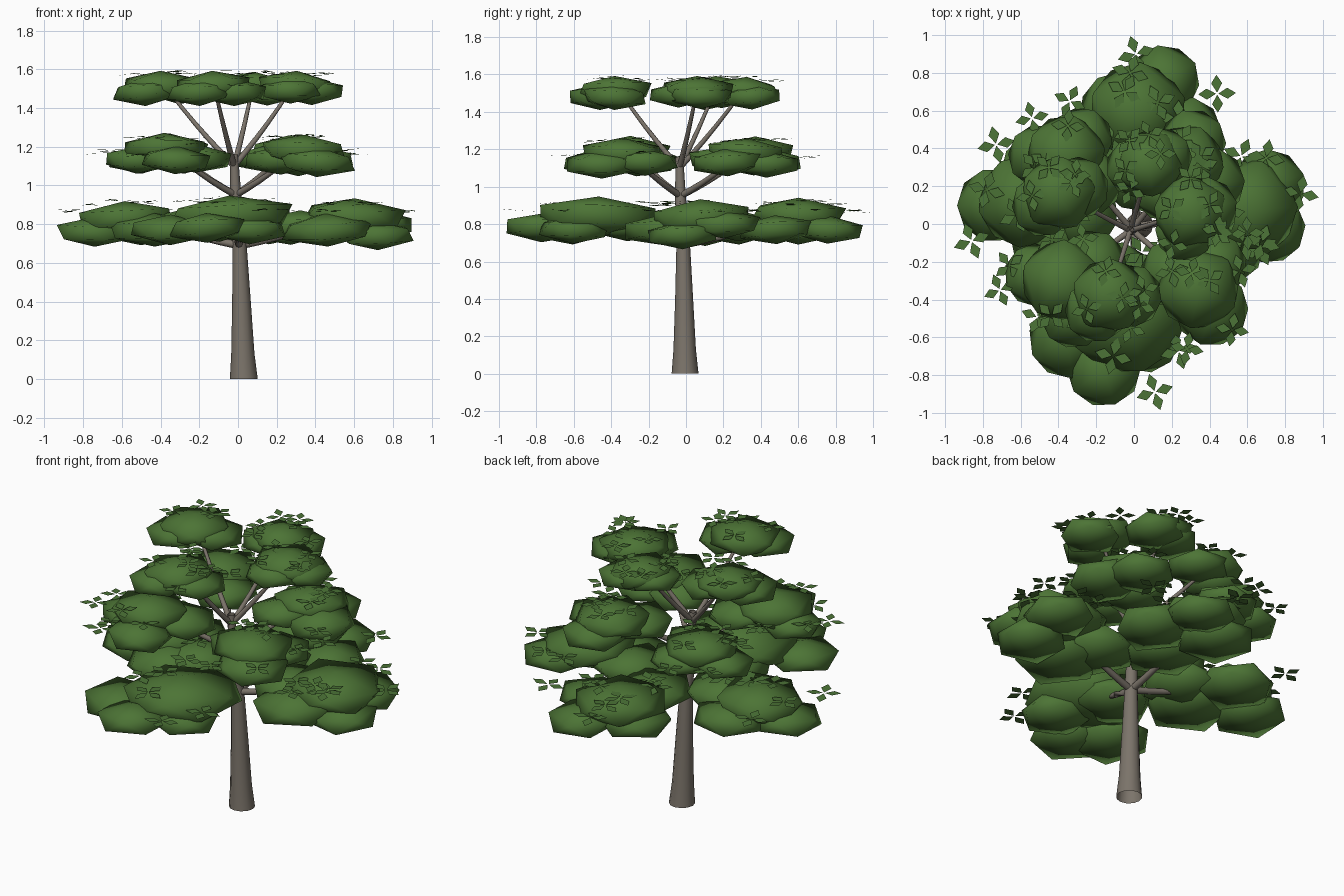
import bpy, bmesh, math, random
from mathutils import Vector, Matrix

if "Cube" in bpy.data.objects:
    bpy.data.objects.remove(bpy.data.objects["Cube"])

random.seed(4)


def material(name, col):
    m = bpy.data.materials.new(name)
    m.diffuse_color = (*col, 1)
    m.use_nodes = True
    m.node_tree.nodes["Principled BSDF"].inputs["Base Color"].default_value = m.diffuse_color
    return m


BARK = material("grey_bark", (0.2, 0.175, 0.145))
FOLIAGE = material("foliage_green", (0.073, 0.175, 0.036))
LEAF = material("leaf_green", (0.07, 0.17, 0.037))


def finish(bm, name, mat, angle=None):
    me = bpy.data.meshes.new(name)
    bm.to_mesh(me)
    bm.free()
    me.materials.append(mat)
    ob = bpy.data.objects.new(name, me)
    bpy.context.collection.objects.link(ob)
    if angle:
        bpy.ops.object.select_all(action='DESELECT')
        ob.select_set(True)
        bpy.context.view_layer.objects.active = ob
        bpy.ops.object.shade_smooth_by_angle(angle=math.radians(angle))
    return ob


def tube(bm, pts, radii, sides):
    """Open tapered tube through the points."""
    pts = [Vector(p) for p in pts]
    rings = []
    for i, (p, r) in enumerate(zip(pts, radii)):
        d = (pts[min(i + 1, len(pts) - 1)] - pts[max(i - 1, 0)]).normalized()
        if i == 0 and sides > 8:
            d = Vector((0, 0, 1))
        u = Vector((0, 1, 0)).cross(d)
        if u.length < 0.3:
            u = Vector((1, 0, 0)).cross(d)
        u.normalize()
        v = d.cross(u)
        rings.append([bm.verts.new(p + r * (math.cos(a) * u + math.sin(a) * v))
                      for a in (2 * math.pi * k / sides for k in range(sides))])
    for a, b in zip(rings, rings[1:]):
        for k in range(sides):
            j = (k + 1) % sides
            bm.faces.new((a[k], a[j], b[j], b[k]))


# Foliage pads per tier: x, y, z, radius (first of each group sits on a branch)
TIER_1 = [
    [(-.04, -.47, .84, .33), (-.16, -.77, .78, .20), (-.35, -.61, .77, .21), (.06, -.60, .77, .19),
     (-.10, -.31, .79, .22)],
    [(.60, .08, .84, .27), (.72, -.02, .74, .19), (.71, .20, .80, .20), (.46, -.10, .77, .24),
     (.32, .06, .79, .22)],
    [(-.58, .12, .83, .25), (-.74, .10, .76, .20), (-.43, -.04, .77, .24), (-.50, .28, .77, .21),
     (-.30, .06, .79, .22)],
    [(.02, .60, .85, .26), (.16, .76, .77, .19), (-.08, .60, .77, .21), (.27, .48, .77, .20),
     (.03, .28, .79, .22)],
]
TIER_2 = [
    [(.34, -.34, 1.18, .22), (.41, -.45, 1.12, .20), (.22, -.26, 1.13, .19), (.42, -.22, 1.13, .18)],
    [(-.38, -.30, 1.19, .22), (-.52, -.27, 1.13, .17), (-.32, -.48, 1.13, .18), (-.22, -.22, 1.14, .19)],
    [(-.36, .37, 1.19, .21), (-.50, .36, 1.13, .17), (-.28, .45, 1.13, .17), (-.24, .22, 1.14, .18)],
    [(.27, .32, 1.18, .21), (.31, .43, 1.12, .18), (.40, .22, 1.13, .19), (.17, .19, 1.14, .18)],
]
TIER_3 = [
    [(-.13, -.38, 1.515, .20), (-.20, -.46, 1.48, .17), (-.02, -.38, 1.48, .17)],
    [(.30, .06, 1.515, .20), (.38, .08, 1.485, .17), (.27, -.04, 1.49, .16)],
    [(-.40, .16, 1.515, .20), (-.48, .10, 1.48, .17), (-.30, .19, 1.49, .17)],
    [(.08, .32, 1.515, .18), (.15, .35, 1.48, .16), (.01, .30, 1.49, .16)],
]

# Leaf sprig positions per tier
SPRIGS_1 = [(.01, .90), (-.02, .80), (-.05, .70), (.44, .69), (-.73, .42), (-.78, .18), (-.86, -.09),
            (.70, .35), (.88, .16), (.58, -.10), (.47, -.17), (.11, -.89), (-.11, -.70), (-.26, -.56)]
SPRIGS_2 = [(-.71, -.35), (-.66, -.22), (-.54, .56), (-.34, .65), (-.35, .52), (-.47, .32), (.60, -.05),
            (.52, -.56), (.28, -.66), (-.28, -.50), (.36, .30), (.50, .05), (.25, .45), (.20, -.25)]
SPRIGS_3 = [(-.02, -.55), (-.25, -.45), (.05, -.35), (-.15, -.25), (-.02, .18), (.20, .08), (-.27, -.08),
            (.30, .24), (.14, .37), (.08, .47), (.40, .10), (-.45, .30), (-.54, .15), (.44, -.05)]

# Trunk
bm = bmesh.new()
tube(bm, [(.03, -.005, 0), (.025, -.007, .13), (.018, -.01, .4), (.008, -.015, .7), (-.012, -.03, .95),
          (-.02, -.035, 1.16)], [.072, .06, .048, .036, .029, .02], 12)
finish(bm, "trunk", BARK, 40)


# Branches: slightly sagging tubes from the trunk up into each main pad
def branches(tier, name, start, end_z, radius, reach):
    bm = bmesh.new()
    s = Vector(start)
    for group in tier:
        x, y = group[0][:2]
        e = Vector((x * reach, y * reach, end_z))
        pts = []
        for i in range(6):
            t = i / 5
            p = s.lerp(e, t)
            p.z -= 0.012 * math.sin(math.pi * t)
            pts.append(p)
        tube(bm, pts, [radius * (1 - .09 * i) for i in range(6)], 8)
    finish(bm, name, BARK, 50)


branches(TIER_1, "lower_branches", (.008, -.015, .69), .82, .021, .8)
branches(TIER_2, "middle_branches", (-.012, -.03, .95), 1.16, .018, .85)
branches(TIER_3, "upper_branches", (-.02, -.035, 1.10), 1.49, .016, .9)


def half_height(r):
    return .03 + .235 * r


# Foliage pads: flattened twenty-sided lumps, smooth shaded
def pads(tier, name):
    bm = bmesh.new()
    for x, y, z, r in sum(tier, []):
        m = (Matrix.Translation((x, y, z))
             @ Matrix.Rotation(random.uniform(-.06, .06), 4, 'X')
             @ Matrix.Rotation(random.uniform(-.06, .06), 4, 'Y')
             @ Matrix.Diagonal((r * 1.1, r * 1.1, half_height(r), 1))
             @ Matrix.Rotation(random.uniform(0, 6.28), 4, 'Z'))
        bmesh.ops.create_icosphere(bm, subdivisions=1, radius=1, matrix=m)
    finish(bm, name, FOLIAGE, 180)


pads(TIER_1, "lower_foliage")
pads(TIER_2, "middle_foliage")
pads(TIER_3, "upper_foliage")


# Leaf sprigs: four flat diamond leaves in a cross, hovering just above the pads
def sprigs(tier, spots, name, base, size, extra):
    bm = bmesh.new()
    all_pads = sum(tier, [])
    spots = list(spots)
    for group in tier:
        for _ in range(extra):
            x, y, z, r = group[0]
            a, d = random.uniform(0, 6.28), r * random.uniform(.3, 1.1)
            spots.append((x + d * math.cos(a), y + d * math.sin(a)))
    for x, y in spots:
        z = base
        for px, py, pz, r in all_pads:
            q = math.hypot(x - px, y - py) / r
            if q < 1:
                z = max(z, pz + half_height(r) * (1 - .5 * q))
        z += random.uniform(.005, .018)
        turn = .3 if abs(y) > .88 else random.uniform(0, math.pi / 2)
        for k in range(4):
            m = (Matrix.Translation((x, y, z))
                 @ Matrix.Rotation(turn + k * math.pi / 2, 4, 'Z')
                 @ Matrix.Rotation(random.uniform(-.1, .1), 4, 'Y'))
            w = size * .29
            shape = [(.006, 0, 0), (size * .55, -w, 0), (size, 0, 0), (size * .55, w, 0)]
            bm.faces.new([bm.verts.new(m @ Vector(p)) for p in shape])
    finish(bm, name, LEAF)


sprigs(TIER_1, SPRIGS_1, "lower_leaf_sprigs", .86, .10, 4)
sprigs(TIER_2, SPRIGS_2, "middle_leaf_sprigs", 1.15, .09, 3)
sprigs(TIER_3, SPRIGS_3, "upper_leaf_sprigs", 1.50, .085, 2)
